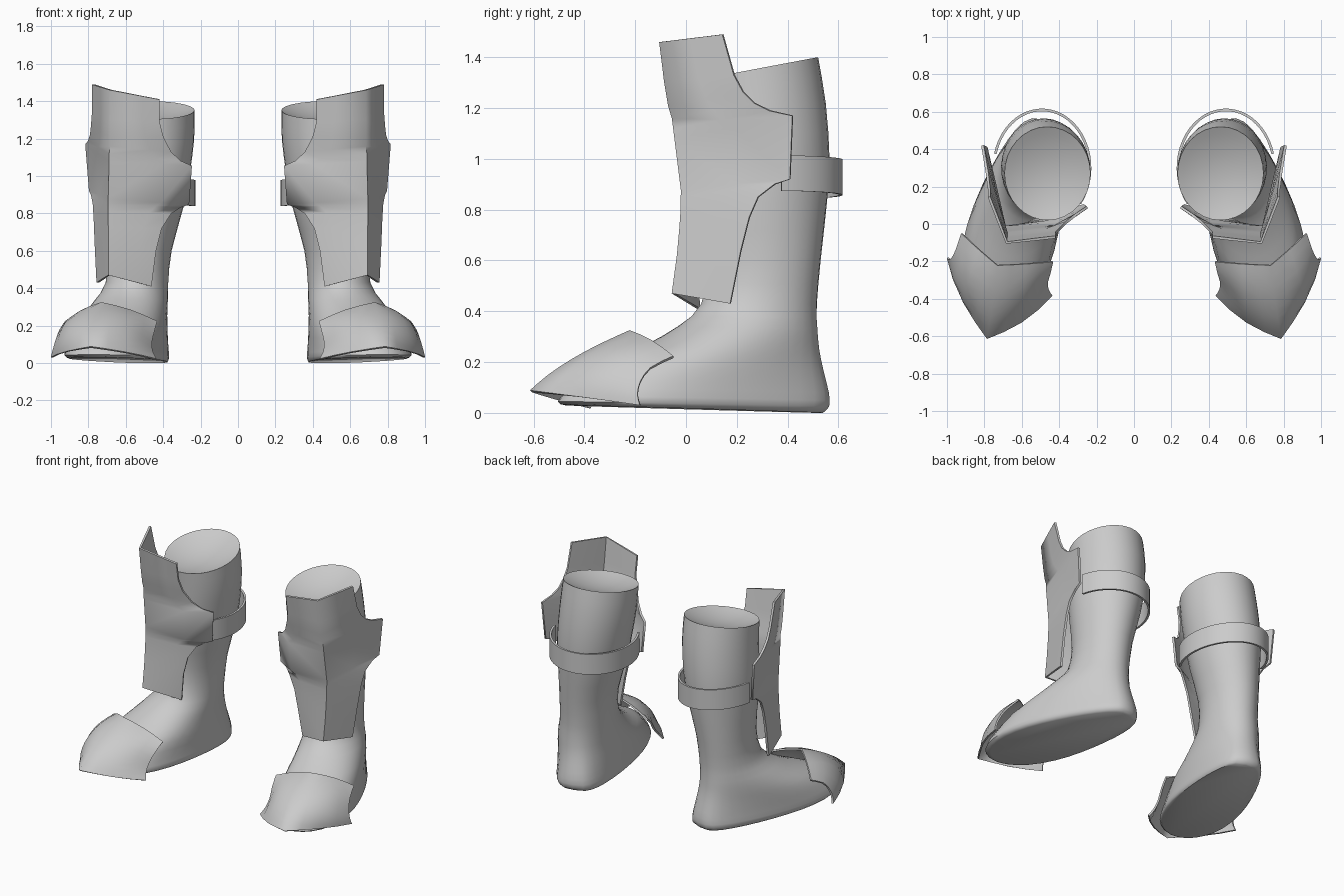
import bpy
import bmesh
import math
from mathutils import Vector

cube = bpy.data.objects.get("Cube")
if cube:
    bpy.data.objects.remove(cube)

grey = bpy.data.materials.new("plain_grey")
grey.use_nodes = True
colour = (0.6, 0.6, 0.6, 1)
grey.diffuse_color = colour
grey.node_tree.nodes["Principled BSDF"].inputs["Base Color"].default_value = colour


def loft(name, rows, closed=False, caps=False, thickness=0, angle=40):
    """Skin rows of points, mirror to the other side and shade smooth."""
    bm = bmesh.new()
    rings = [[bm.verts.new(point) for point in row] for row in rows]
    count = len(rings[0])
    for upper, lower in zip(rings, rings[1:]):
        for i in range(count if closed else count - 1):
            j = (i + 1) % count
            bm.faces.new((upper[i], upper[j], lower[j], lower[i]))
    if caps:
        bm.faces.new(rings[0])
        bm.faces.new(rings[-1])
    bmesh.ops.recalc_face_normals(bm, faces=bm.faces)
    mesh = bpy.data.meshes.new(name)
    bm.to_mesh(mesh)
    bm.free()
    mesh.materials.append(grey)
    obj = bpy.data.objects.new(name, mesh)
    bpy.context.collection.objects.link(obj)
    if thickness:
        solid = obj.modifiers.new("thickness", "SOLIDIFY")
        solid.thickness = thickness
        solid.offset = 0
    mirror = obj.modifiers.new("other_side", "MIRROR")
    mirror.use_mirror_merge = False
    bpy.ops.object.select_all(action="DESELECT")
    obj.select_set(True)
    bpy.context.view_layer.objects.active = obj
    bpy.ops.object.convert(target="MESH")
    bpy.ops.object.shade_smooth_by_angle(angle=math.radians(angle))


def smooth_rows(rows, steps):
    """Catmull-Rom interpolation between successive tuples of numbers."""
    result = []
    last = len(rows) - 1
    for k in range(last):
        a, b = rows[max(k - 1, 0)], rows[k]
        c, d = rows[k + 1], rows[min(k + 2, last)]
        for s in range(steps):
            t = s / steps
            result.append([
                q + t / 2 * (r - p + t * (2 * p - 5 * q + 4 * r - w + t * (3 * (q - r) + w - p)))
                for p, q, r, w in zip(a, b, c, d)])
    return result + [list(rows[last])]


# Boot: level slices given by height, back point, front point,
# half widths at heel and ball, and rise toward the front
slices = [
    (1.40, .465, .52, .46, .02, .23, .23, -.095),
    (1.22, .47, .55, .465, .03, .233, .233, -.05),
    (1.0, .48, .565, .49, .04, .225, .225, 0),
    (.83, .49, .555, .51, .06, .205, .21, 0),
    (.6, .52, .53, .53, .09, .17, .17, 0),
    (.43, .52, .515, .56, .06, .165, .17, 0),
    (.33, .51, .515, .62, -.03, .17, .21, .01),
    (.25, .50, .52, .68, -.17, .175, .245, .01),
    (.17, .49, .535, .73, -.33, .18, .27, .02),
    (.08, .48, .555, .77, -.45, .185, .28, .02),
    (.025, .48, .555, .78, -.5, .19, .285, .02),
    (0, .48, .53, .765, -.47, .175, .265, .03),
]
SIDES = 32
boot_rows = []
for z, bx, by, fx, fy, heel, ball, rise in smooth_rows(slices, 2):
    back, front = Vector((bx, by)), Vector((fx, fy))
    axis = front - back
    side = Vector((-axis.y, axis.x)).normalized()
    blunt = .4 * max(0, 1 - z / .4)
    ring = []
    for i in range(SIDES):
        turn = math.tau * i / SIDES
        along = (1 - math.cos(turn)) / 2
        width = heel + (ball - heel) * along
        swing = math.sin(turn)
        across = math.copysign(abs(swing) ** (1 - blunt * (1 - along)), swing)
        p = back + axis * along + side * width * across
        ring.append(Vector((p.x, p.y, max(z, 0) + rise * along)))
    boot_rows.append(ring)

# Shallow hollow closing the top of the boot
rim = boot_rows[0]
middle = sum(rim, Vector()) / SIDES
hollow = []
for size in (.15, .4, .65, .85):
    drop = Vector((0, 0, .05 * (1 - size ** 2)))
    hollow.append([middle.lerp(p, size) - drop for p in rim])
loft("boots", hollow + boot_rows, closed=True, caps=True, angle=50)

# Shin guard: inner edge, front ridge and outer edge, from top to bottom
guard_lines = [
    (.42, -.07, 1.41, .68, -.10, 1.46, .775, .145, 1.49),
    (.42, -.05, 1.29, .68, -.08, 1.3, .775, .19, 1.33),
    (.4, -.03, 1.21, .68, -.065, 1.21, .78, .225, 1.265),
    (.36, .01, 1.13, .68, -.05, 1.16, .785, .27, 1.22),
    (.31, .05, 1.08, .685, -.045, 1.12, .795, .33, 1.19),
    (.25, .09, 1.055, .685, -.04, 1.08, .81, .42, 1.17),
    (.265, .1, .85, .69, -.015, .88, .79, .41, .92),
    (.31, .09, .835, .69, -.015, .85, .78, .35, .9),
    (.36, .06, .8, .69, -.015, .81, .77, .285, .85),
    (.41, .04, .72, .69, -.02, .73, .765, .25, .77),
    (.44, .035, .6, .69, -.03, .62, .76, .217, .64),
    (.465, .05, .41, .69, -.05, .47, .75, .175, .43),
]
guard_rows = []
for line in guard_lines:
    inner, ridge, outer = (Vector(line[i:i + 3]) for i in (0, 3, 6))
    bend = inner.lerp(ridge, .35)
    bend.y -= max(.42 - inner.x, 0) * .35
    guard_rows.append([inner, bend, ridge, ridge.lerp(outer, .5), outer])
loft("shin_guards", guard_rows, thickness=.014, angle=75)

# Strap: a band round the calf, ending at both wings of the guard
strap_rows = [[], []]
for i in range(29):
    turn = math.radians(14 + 204 * i / 28)
    x = .492 + .257 * math.cos(turn)
    y = .3 + .31 * math.sin(turn)
    height = .945 - .035 * (.75 - x) / .51
    strap_rows[0].append((x, y, height + .07))
    strap_rows[1].append((x, y, height - .07))
loft("calf_straps", strap_rows, thickness=.014)

# Toe cap: inner edge, ridge and outer edge, from instep to toe
cap_lines = [
    (.435, -.2, .22, .73, -.22, .32, .92, -.05, .22),
    (.45, -.26, .17, .745, -.34, .265, .95, -.14, .175),
    (.465, -.31, .11, .76, -.45, .205, .97, -.18, .12),
    (.46, -.35, .06, .775, -.54, .145, .985, -.19, .07),
    (.44, -.38, .02, .785, -.61, .085, .995, -.18, .03),
]
core = Vector((.7, -.15, 0))
cap_rows = []
for k, line in enumerate(smooth_rows(cap_lines, 2)):
    inner, ridge, outer = (Vector(line[i:i + 3]) for i in (0, 3, 6))
    bulge = .012 + .018 * k / 8 + .03 * math.sin(math.pi * k / 8)
    row = []
    for start, end in ((inner, ridge), (ridge, outer)):
        for s in range(4):
            p = start.lerp(end, s / 4)
            row.append(p + (p - core).normalized() * bulge * math.sin(math.pi * s / 4))
    cap_rows.append(row + [outer])
loft("toe_caps", cap_rows, thickness=.012, angle=70)
